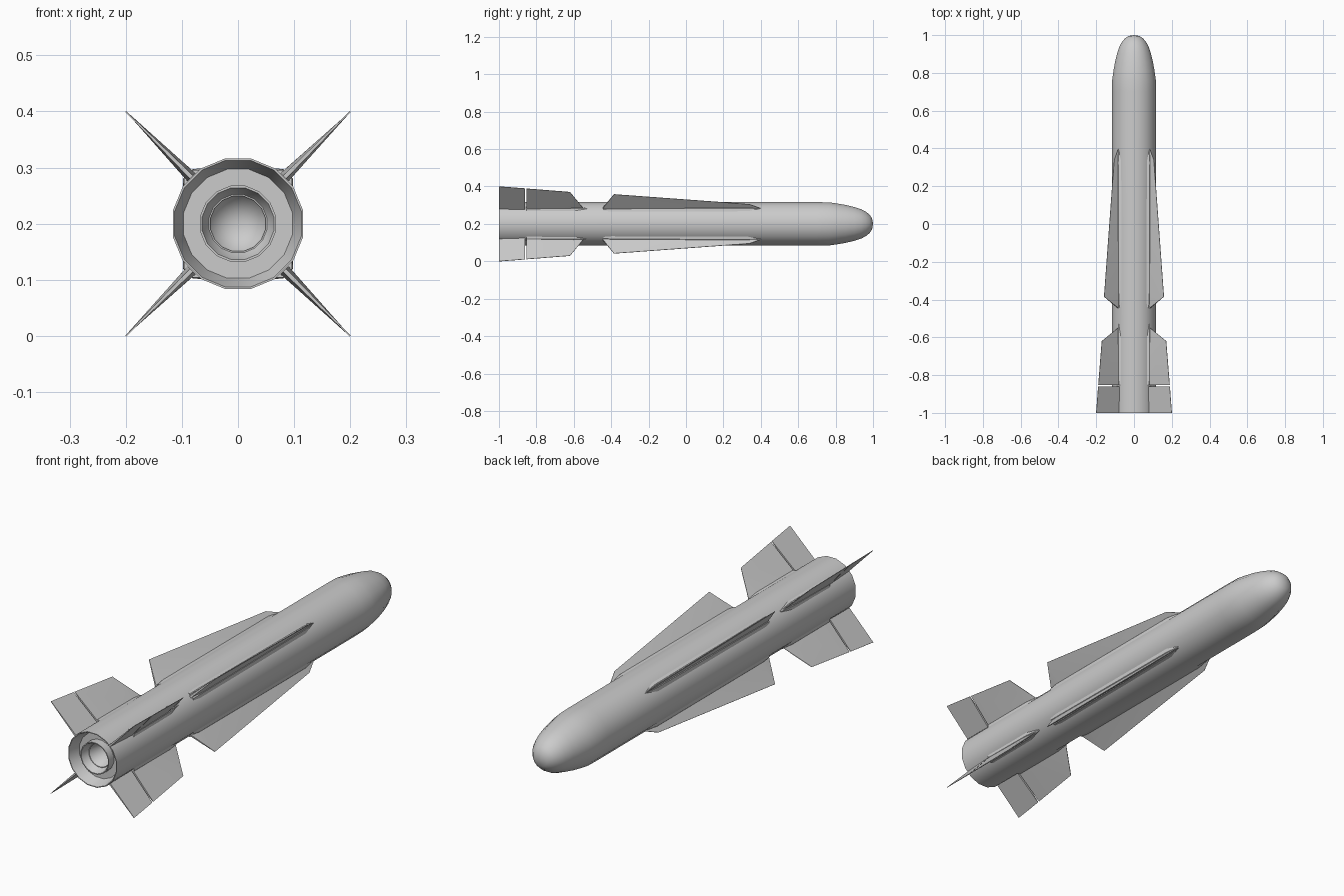
import bpy, bmesh
from math import pi, sin, cos, radians
from mathutils import Matrix

if "Cube" in bpy.data.objects:
    bpy.data.objects.remove(bpy.data.objects["Cube"])

AXIS_Z = 0.2   # height of the body axis
SIDES = 16


def finish(name, bm, matrix=Matrix()):
    bmesh.ops.remove_doubles(bm, verts=bm.verts, dist=1e-5)
    bmesh.ops.recalc_face_normals(bm, faces=bm.faces)
    bm.transform(Matrix.Translation((0, 0, AXIS_Z)) @ matrix)
    mesh = bpy.data.meshes.new(name)
    bm.to_mesh(mesh)
    bm.free()
    mesh.shade_smooth()
    mesh.set_sharp_from_angle(angle=radians(30))
    obj = bpy.data.objects.new(name, mesh)
    bpy.context.collection.objects.link(obj)
    return obj


def bridge(bm, rings):
    """Skin a list of equally long closed rings."""
    for a, b in zip(rings, rings[1:]):
        n = len(a)
        for i in range(n):
            j = (i + 1) % n
            bm.faces.new((a[i], a[j], b[j], b[i]))


def lathe(name, profile):
    """Revolve (radius, y) points about the y axis, flats facing up and sideways."""
    bm = bmesh.new()
    rings = []
    for r, y in profile:
        if r == 0:
            r = 1e-6
        angles = [2 * pi * (i + 0.5) / SIDES for i in range(SIDES)]
        rings.append([bm.verts.new((r * cos(a), y, r * sin(a))) for a in angles])
    bridge(bm, rings)
    bmesh.ops.dissolve_degenerate(bm, dist=1e-5, edges=bm.edges)
    return finish(name, bm)


def loft(name, sections, matrix):
    """Skin (y, root radius, tip radius, root half width, tip half width) sections."""
    bm = bmesh.new()
    rings = [[bm.verts.new(p) for p in
              ((r0, y, -w0), (r1, y, -w1), (r1, y, w1), (r0, y, w0))]
             for y, r0, r1, w0, w1 in sections]
    bridge(bm, rings)
    bm.faces.new(rings[0])
    bm.faces.new(rings[-1])
    return finish(name, bm, matrix)


# Body shell with rounded nose and recessed tail
lathe("body", [
    (0, 1.0), (0.03, 0.995), (0.05, 0.982), (0.066, 0.962), (0.08, 0.937),
    (0.092, 0.90), (0.103, 0.855), (0.111, 0.81), (0.1175, 0.765),
    (0.1185, 0.70), (0.1185, -1.0), (0.115, -1.0), (0.099, -0.95), (0.05, -0.95)])

# Exhaust nozzle with conical bore
lathe("nozzle", [(0.069, -0.94), (0.069, -0.985), (0.065, -0.985), (0, -0.80)])

# Four sets of diagonal fins
strake = [(0.40, 0.10, 0.118, 0.003, 0.001), (0.34, 0.10, 0.149, 0.008, 0.001),
          (-0.385, 0.10, 0.224, 0.012, 0.001), (-0.445, 0.10, 0.120, 0.010, 0.004)]
strake_root = [(0.39, 0.11, 0.1175, 0.010, 0.002), (0.33, 0.11, 0.126, 0.028, 0.008),
               (-0.40, 0.11, 0.126, 0.030, 0.012), (-0.44, 0.11, 0.121, 0.026, 0.012)]
tail_fin = [(-0.55, 0.105, 0.120, 0.002, 0.001), (-0.62, 0.105, 0.241, 0.008, 0.001),
            (-0.853, 0.105, 0.267, 0.011, 0.001)]
rudder = [(-0.860, 0.117, 0.268, 0.010, 0.001), (-1.0, 0.117, 0.283, 0.004, 0.001)]
tail_root = [(-0.53, 0.11, 0.1175, 0.008, 0.002), (-0.60, 0.11, 0.125, 0.026, 0.009),
             (-0.853, 0.11, 0.125, 0.026, 0.011)]
parts = {"strake": strake, "strake_fairing": strake_root, "tail_fin": tail_fin,
         "rudder": rudder, "tail_fairing": tail_root}

for k in range(4):
    turn = Matrix.Rotation(radians(45 + 90 * k), 4, 'Y')
    for name, sections in parts.items():
        loft(f"{name}_{k + 1}", sections, turn)
